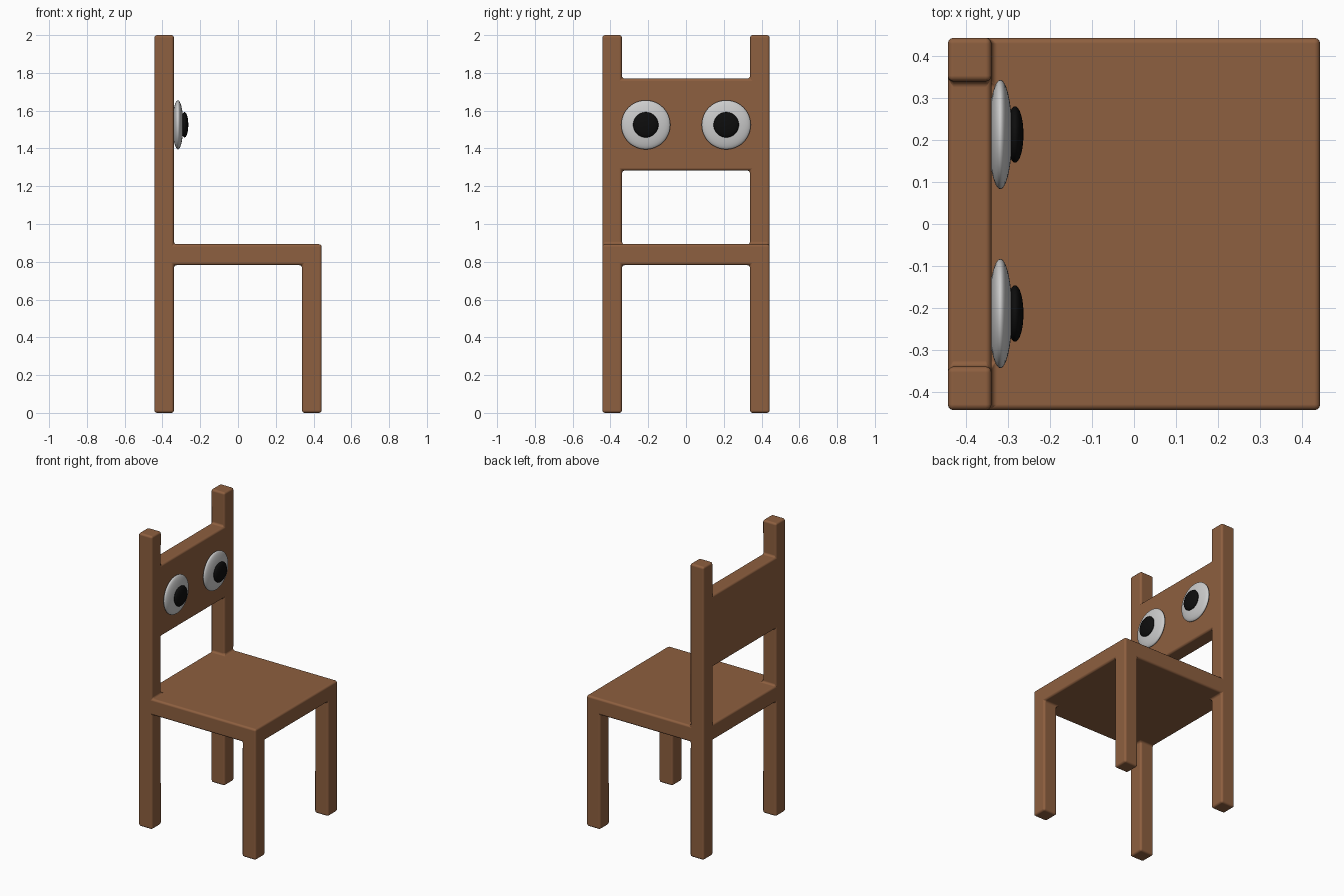
import bpy, bmesh, math
from mathutils import Matrix

if "Cube" in bpy.data.objects:
    bpy.data.objects.remove(bpy.data.objects["Cube"])


def material(name, color):
    mat = bpy.data.materials.new(name)
    mat.diffuse_color = color
    mat.use_nodes = True
    mat.node_tree.nodes["Principled BSDF"].inputs["Base Color"].default_value = mat.diffuse_color
    return mat


wood = material("wood", (0.27, 0.115, 0.05, 1))
white = material("eye_white", (0.8, 0.8, 0.8, 1))
black = material("pupil_black", (0.004, 0.004, 0.004, 1))

# Chair frame: legs, seat, posts and back panel fused as one grid of blocks
XY = [-0.443, -0.339, 0.339, 0.443]
Z = [0.0, 0.782, 0.893, 1.283, 1.77, 2.0]


def filled(c):
    i, j, k = c
    if not (0 <= i < 3 and 0 <= j < 3 and 0 <= k < 5):
        return False
    corner_y = j != 1
    if k == 0:                       # four legs
        return corner_y and i != 1
    if k == 1:                       # seat slab
        return True
    if k == 3:                       # back panel and posts
        return i == 0
    return i == 0 and corner_y       # back posts


bm = bmesh.new()
verts = {}


def grid_vert(i, j, k):
    if (i, j, k) not in verts:
        verts[i, j, k] = bm.verts.new((XY[i], XY[j], Z[k]))
    return verts[i, j, k]


for cell in ((i, j, k) for i in range(3) for j in range(3) for k in range(5)):
    if not filled(cell):
        continue
    for axis in range(3):
        for side in (0, 1):
            near = list(cell)
            near[axis] += 1 if side else -1
            if filled(near):
                continue
            u, v = (axis + 1) % 3, (axis + 2) % 3
            ring = []
            for du, dv in ((0, 0), (1, 0), (1, 1), (0, 1)):
                p = list(cell)
                p[axis] += side
                p[u] += du
                p[v] += dv
                ring.append(grid_vert(*p))
            bm.faces.new(ring if side else ring[::-1])

bmesh.ops.recalc_face_normals(bm, faces=bm.faces)
mesh = bpy.data.meshes.new("chair_frame")
bm.to_mesh(mesh)
bm.free()
mesh.materials.append(wood)
frame = bpy.data.objects.new("chair_frame", mesh)
bpy.context.collection.objects.link(frame)
for poly in mesh.polygons:
    poly.use_smooth = True

# Rounded edges and inner fillets
bevel = frame.modifiers.new("rounded_edges", 'BEVEL')
bevel.width = 0.014
bevel.segments = 3
bevel.limit_method = 'ANGLE'
bevel.angle_limit = math.radians(30)
bevel.harden_normals = True


def flat_ball(name, x, y, depth, radius, mat):
    ball = bmesh.new()
    bmesh.ops.create_uvsphere(ball, u_segments=48, v_segments=24, radius=1)
    turn = Matrix.Rotation(math.pi / 2, 4, 'Y')
    bmesh.ops.transform(
        ball, verts=ball.verts,
        matrix=Matrix.Diagonal((depth, radius, radius, 1)) @ turn)
    data = bpy.data.meshes.new(name)
    ball.to_mesh(data)
    ball.free()
    data.materials.append(mat)
    for poly in data.polygons:
        poly.use_smooth = True
    obj = bpy.data.objects.new(name, data)
    obj.location = (x, y, 1.525)
    bpy.context.collection.objects.link(obj)


# Eyes and pupils on the back panel
for label, y in (("left", 0.213), ("right", -0.213)):
    flat_ball(label + "_eye", -0.318, y, 0.028, 0.13, white)
    flat_ball(label + "_pupil", -0.283, y, 0.02, 0.067, black)
